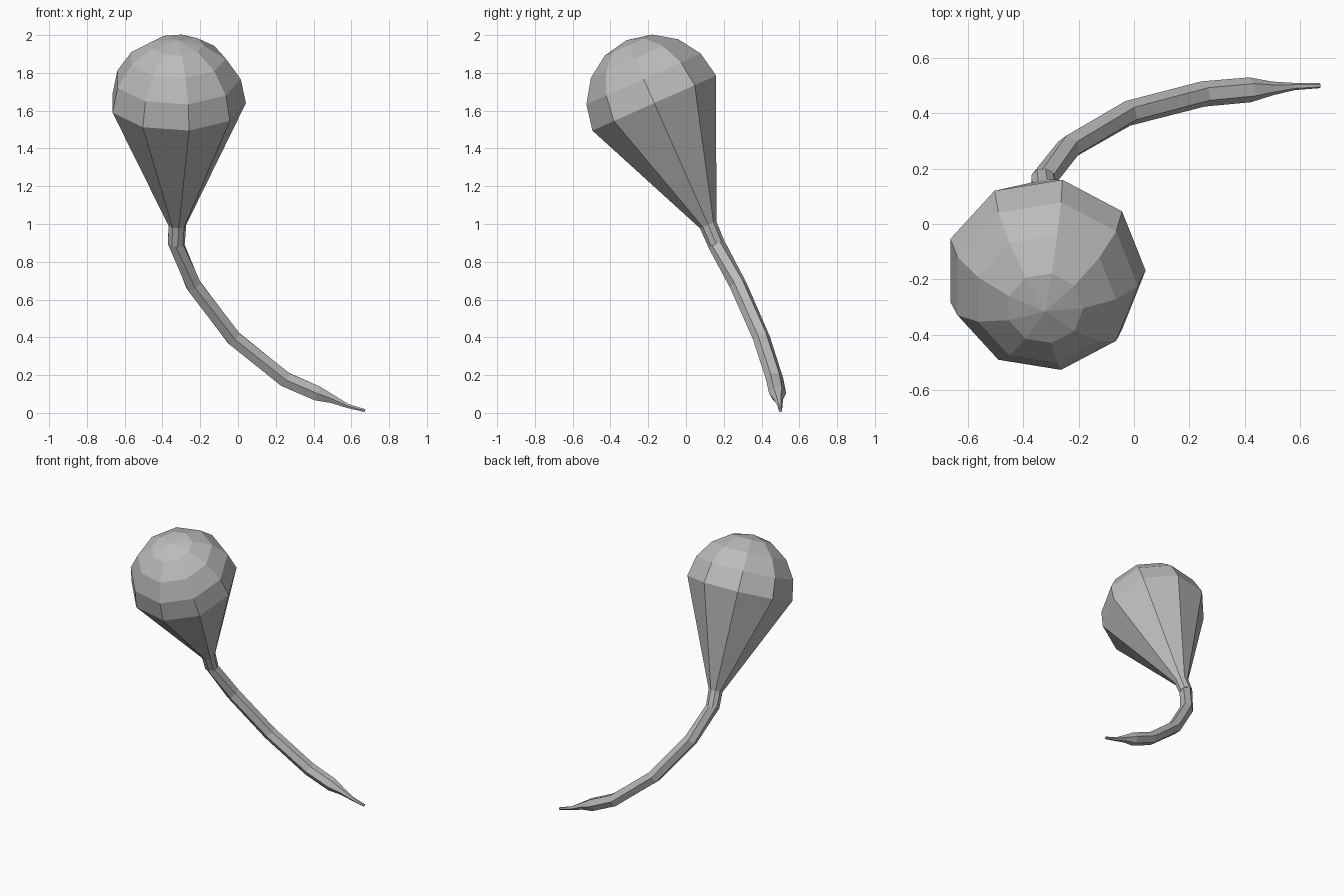
import bpy, bmesh
from math import sin, cos, radians
from mathutils import Vector

cube = bpy.data.objects.get("Cube")
if cube:
    bpy.data.objects.remove(cube)

grey = bpy.data.materials.new("plain grey")
grey.use_nodes = True
colour = (0.5, 0.5, 0.5, 1)
grey.diffuse_color = colour
grey.node_tree.nodes["Principled BSDF"].inputs["Base Color"].default_value = colour


def loft(name, rings, sides, up, turn):
    """Skin rings of (centre, radius, normal); a zero radius makes a point."""
    bm = bmesh.new()
    loops = []
    for centre, radius, normal in rings:
        e = (up - normal * up.dot(normal)).normalized()
        f = e.cross(normal)
        if radius == 0:
            loops.append([bm.verts.new(centre)] * sides)
            continue
        angles = [radians(turn + 360 * i / sides) for i in range(sides)]
        loops.append([bm.verts.new(centre + (e * cos(a) + f * sin(a)) * radius)
                      for a in angles])
    for low, high in zip(loops, loops[1:]):
        for i in range(sides):
            j = (i + 1) % sides
            corners = [low[i], low[j], high[j], high[i]]
            bm.faces.new(list(dict.fromkeys(corners)))
    for end in (loops[0], loops[-1]):
        if len(set(end)) > 2:
            bm.faces.new(end)
    bmesh.ops.recalc_face_normals(bm, faces=bm.faces)
    mesh = bpy.data.meshes.new(name)
    bm.to_mesh(mesh)
    bm.free()
    mesh.materials.append(grey)
    obj = bpy.data.objects.new(name, mesh)
    bpy.context.collection.objects.link(obj)
    return obj


# Bulb: cone rising from the neck, capped by a half sphere on a tilted axis
axis = Vector((0, -0.405, 0.914)).normalized()
middle = Vector((-0.322, -0.168, 1.64))
size = 0.364
bulb = [(middle - axis * 0.704, 0.048, axis)]
for step in range(5):
    a = radians(22.5 * step)
    radius = size * cos(a) if step < 4 else 0
    bulb.append((middle + axis * size * sin(a), radius, axis))
loft("bulb", bulb, 9, Vector((0, 1, 0)), 10)

# Neck: short collar joining the bulb to the tail
neck_top = bulb[0][0]
neck_end = Vector((-0.328, 0.16, 0.895))
loft("neck", [(neck_top, 0.048, axis), (neck_end, 0.046, axis)],
     9, Vector((0, 1, 0)), 10)

# Tail: tapering tube along a curved path
path = [
    (neck_end, 0.046),
    (Vector((-0.235, 0.277, 0.675)), 0.046),
    (Vector((-0.022, 0.4, 0.395)), 0.046),
    (Vector((0.25, 0.47, 0.177)), 0.046),
    (Vector((0.42, 0.485, 0.103)), 0.045),
    (Vector((0.5, 0.49, 0.073)), 0.025),
    (Vector((0.58, 0.497, 0.037)), 0.013),
    (Vector((0.672, 0.5, 0.012)), 0.009),
]
tail = []
for i, (point, radius) in enumerate(path):
    before, after = path[max(i - 1, 0)][0], path[min(i + 1, len(path) - 1)][0]
    tangent = -axis if i == 0 else (after - before).normalized()
    tail.append((point, radius, tangent))
loft("tail", tail, 6, Vector((0, 1, 0)), 0)
